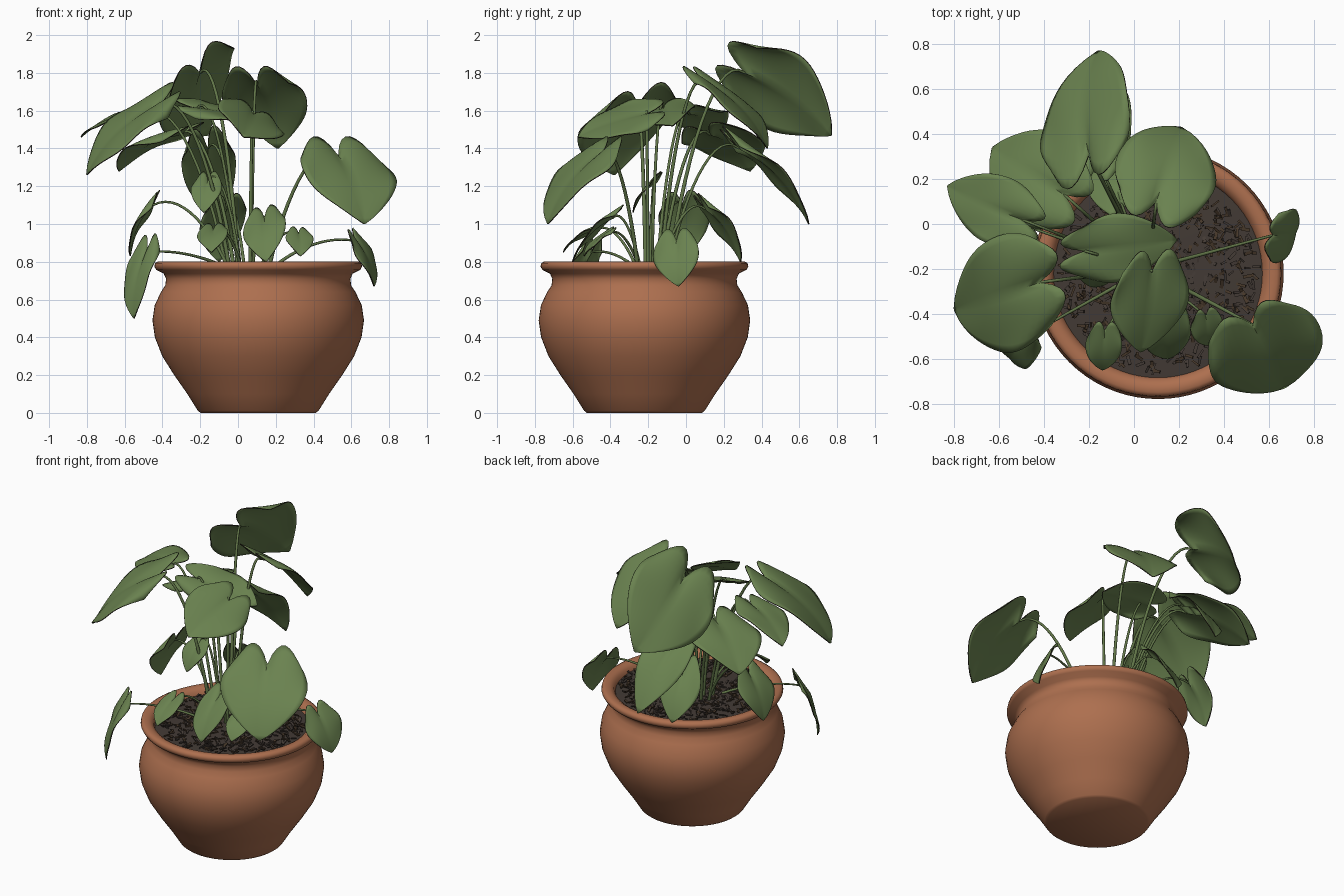
import bpy, bmesh, math, random
from mathutils import Vector, Matrix

random.seed(4)
if "Cube" in bpy.data.objects:
    bpy.data.objects.remove(bpy.data.objects["Cube"], do_unlink=True)


def material(name, rgb):
    mat = bpy.data.materials.new(name)
    mat.use_nodes = True
    mat.diffuse_color = (*rgb, 1)
    shader = mat.node_tree.nodes["Principled BSDF"]
    shader.inputs["Base Color"].default_value = (*rgb, 1)
    shader.inputs["Roughness"].default_value = 0.8
    return mat


TERRACOTTA = material("terracotta", (0.42, 0.16, 0.078))
SOIL = material("dark soil", (0.055, 0.042, 0.035))
BARK = material("bark chips", (0.06, 0.038, 0.022))
LEAF = material("leaf green", (0.145, 0.225, 0.08))
EDGE = material("dry leaf edge", (0.03, 0.025, 0.015))
STEM = material("stem green", (0.12, 0.18, 0.065))

POT = Vector((0.107, -0.22, 0))
SOIL_Z = 0.765


def finish(bm, name, mats, angle=50):
    mesh = bpy.data.meshes.new(name)
    bm.to_mesh(mesh)
    bm.free()
    obj = bpy.data.objects.new(name, mesh)
    bpy.context.collection.objects.link(obj)
    for mat in mats:
        mesh.materials.append(mat)
    if angle:
        bpy.ops.object.select_all(action='DESELECT')
        obj.select_set(True)
        bpy.context.view_layer.objects.active = obj
        bpy.ops.object.shade_smooth_by_angle(angle=math.radians(angle))
    return obj


def lathe(name, profile, mat, steps=72):
    bm = bmesh.new()
    verts = [bm.verts.new(POT + Vector((r, 0, z))) for r, z in profile]
    edges = [bm.edges.new(pair) for pair in zip(verts, verts[1:])]
    bmesh.ops.spin(bm, geom=verts + edges, cent=POT, axis=(0, 0, 1),
                   angle=math.tau, steps=steps, use_duplicate=False)
    bmesh.ops.remove_doubles(bm, verts=bm.verts, dist=0.0005)
    bmesh.ops.recalc_face_normals(bm, faces=bm.faces)
    return finish(bm, name, [mat])


# Pot: rounded belly, narrow neck, flared rim, hollow down to the soil
lathe("pot", [(0, 0), (0.305, 0), (0.32, 0.012), (0.375, 0.1), (0.445, 0.2),
              (0.508, 0.3), (0.547, 0.4), (0.56, 0.49), (0.548, 0.57),
              (0.515, 0.64), (0.492, 0.675), (0.488, 0.71), (0.5, 0.737),
              (0.54, 0.757), (0.55, 0.775), (0.546, 0.793), (0.53, 0.802),
              (0.5, 0.8), (0.475, 0.785), (0.463, 0.75), (0.455, 0.7),
              (0, 0.7)], TERRACOTTA)
lathe("soil", [(0, SOIL_Z + 0.012), (0.25, SOIL_Z + 0.008),
               (0.465, SOIL_Z - 0.005), (0.458, 0.71)], SOIL)

# Bark chips scattered over the soil
bm = bmesh.new()
for i in range(600):
    r, a = 0.44 * math.sqrt(random.random()), random.uniform(0, math.tau)
    place = (Matrix.Translation(POT + Vector((r * math.cos(a), r * math.sin(a), SOIL_Z + 0.012)))
             @ Matrix.Rotation(random.uniform(0, math.tau), 4, 'Z')
             @ Matrix.Rotation(random.uniform(-0.6, 0.6), 4, 'Y')
             @ Matrix.Diagonal((random.uniform(0.02, 0.05), random.uniform(0.008, 0.016), 0.006, 1)))
    chip = bmesh.ops.create_cube(bm, size=1, matrix=place)
    for face in {f for v in chip["verts"] for f in v.link_faces}:
        face.material_index = i % 2
finish(bm, "bark_chips", [BARK, SOIL], angle=0)


def stem(name, end, lean, radius):
    # Stalk that rises from the crown and arches over to the leaf
    root = Vector((0.06, -0.2, SOIL_Z))
    flat = Vector((end.x - root.x, end.y - root.y, 0))
    root += flat * 0.22
    rise = end.z - root.z
    curve = bpy.data.curves.new(name, 'CURVE')
    curve.dimensions = '3D'
    curve.bevel_depth = radius
    curve.bevel_resolution = 2
    curve.use_fill_caps = True
    spline = curve.splines.new('BEZIER')
    spline.bezier_points.add(1)
    first, last = spline.bezier_points
    for p in (first, last):
        p.handle_left_type = p.handle_right_type = 'FREE'
    first.co, last.co = root, end
    first.handle_left = root
    first.handle_right = root + flat * 0.15 + Vector((0, 0, rise * 0.55))
    last.handle_left = end - flat * 0.3 + Vector((0, 0, min(lean, 0.25 * rise)))
    last.handle_right = end
    first.radius, last.radius = 1.25, 0.75
    spline.resolution_u = 14
    curve.materials.append(STEM)
    obj = bpy.data.objects.new(name, curve)
    bpy.context.collection.objects.link(obj)


def leaf(name, notch, tip, side, arch=0.1, fold=0.12):
    # Heart-shaped blade: notch at the stalk, two back lobes, pointed tip
    notch, tip, side = Vector(notch), Vector(tip), Vector(side)
    along = tip - notch
    side -= along * (side.dot(along) / along.length_squared) * 0.6
    up = side.cross(along).normalized()
    if up.z < 0:
        up = -up
    size, width = along.length, side.length
    phase = random.uniform(0, math.tau)
    rows, cols = 16, 16
    bm = bmesh.new()
    grid = []
    for i in range(rows + 1):
        t = i / rows
        w = max(math.sin(math.pi * (0.27 + 0.73 * t)), 0) ** 0.85 + 0.02
        line = []
        for j in range(cols + 1):
            s = 2 * j / cols - 1
            lobe = 0.27 * math.sin(math.pi * min(abs(s), 1) ** 0.85) * (1 - t) ** 2
            wave = 0.045 * size * s * s * math.sin(8 * t + phase + 2 * s)
            lift = size * arch * 4 * t * (1 - t) + wave * (1 - t)
            lift += width * fold * (abs(s) * w - 1.2 * (s * w) ** 2)
            line.append(bm.verts.new(notch + along * (t - lobe) + side * s * w + up * lift))
        grid.append(line)
    for a, b in zip(grid, grid[1:]):
        for j in range(cols):
            bm.faces.new((a[j], a[j + 1], b[j + 1], b[j]))
    bmesh.ops.recalc_face_normals(bm, faces=bm.faces)
    obj = finish(bm, name + "_leaf", [LEAF, EDGE], angle=60)
    solid = obj.modifiers.new("thickness", 'SOLIDIFY')
    solid.thickness = 0.006
    solid.offset = 0
    solid.material_offset_rim = 1
    stem(name + "_stem", notch, lean=0.12, radius=0.006 + 0.012 * width)


# Tall leaves: notch, tip, half-width direction
leaf("top_back", (-.2, .31, 1.8), (-.16, .77, 1.47), (.19, .08, .19))
leaf("upper_left", (.1, .1, 1.74), (.21, .43, 1.4), (.21, -.08, .01))
leaf("big_right", (-.42, -.26, 1.62), (-.8, -.38, 1.26), (.02, .27, .13))
leaf("far_right", (-.5, .02, 1.58), (-.83, .17, 1.46), (.05, .14, .03))
leaf("back_right", (-.31, .13, 1.47), (-.63, .34, 1.28), (.13, .18, .03))
leaf("back", (-.16, .28, 1.4), (-.1, .65, 1), (.14, .03, .02))
leaf("big_left", (.53, -.45, 1.36), (.67, -.73, 1), (.24, .1, -.01))
leaf("centre", (-.22, -.12, 1.61), (.19, -.07, 1.52), (.02, .15, .04), arch=.04)
leaf("centre_front", (.08, -.21, 1.58), (.03, -.57, 1.46), (.17, .02, -.08), arch=.05)

# Low leaves around the rim
leaf("middle_small", (-.16, -.16, 1.23), (-.18, -.28, 1.06), (.08, 0, .01))
leaf("front", (.14, -.39, 1.03), (.15, -.6, .8), (.11, .03, .05))
leaf("front_small", (-.13, -.48, .97), (-.14, -.65, .85), (.08, 0, .01))
leaf("front_left_small", (.32, -.41, .95), (.33, -.54, .83), (.07, .02, 0))
leaf("left_rim", (.62, -.05, .91), (.72, -.04, .67), (.04, .12, 0))
leaf("right_drooping", (-.48, -.5, .85), (-.55, -.6, .5), (.07, -.07, .02))
leaf("right_low", (-.45, -.02, 1.1), (-.57, .0, .83), (.03, .13, .03))
leaf("back_low", (-.06, .1, 1.08), (-.1, .29, .8), (.12, .03, .03))
